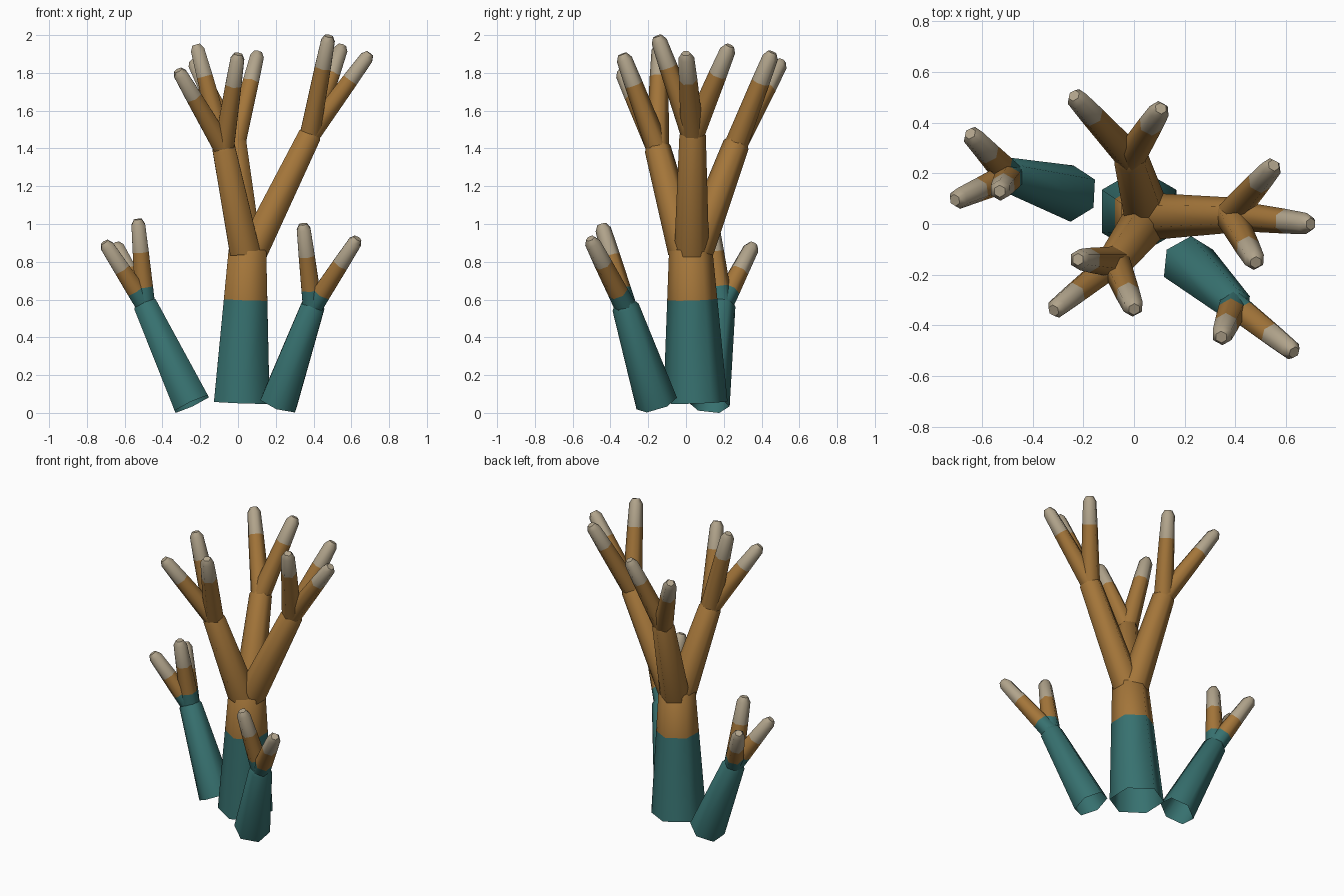
import bpy, bmesh, math
from mathutils import Vector

if "Cube" in bpy.data.objects:
    bpy.data.objects.remove(bpy.data.objects["Cube"])

SIDES = 6
TEAL, BROWN, BEIGE = 0, 1, 2


def material(name, rgb):
    m = bpy.data.materials.new(name)
    m.diffuse_color = (*rgb, 1)
    m.use_nodes = True
    m.node_tree.nodes["Principled BSDF"].inputs["Base Color"].default_value = m.diffuse_color
    return m


MATS = [material("teal", (0.038, 0.165, 0.16)),
        material("brown", (0.37, 0.18, 0.042)),
        material("beige", (0.44, 0.37, 0.26))]


def tube(bm, rings, cap=True):
    """Six-sided tube; rings = (distance along axis, radius, material after ring)."""
    start, axis, data = rings
    d = axis.normalized()
    u = (Vector((0, 1, 0)) - d * d.y).normalized()
    v = d.cross(u)
    loops = []
    for dist, r, _ in data:
        loops.append([bm.verts.new(start + d * dist + r * (
            u * math.cos(math.tau * i / SIDES) + v * math.sin(math.tau * i / SIDES)))
            for i in range(SIDES)])
    for k, (a, b) in enumerate(zip(loops, loops[1:])):
        for i in range(SIDES):
            j = (i + 1) % SIDES
            f = bm.faces.new((a[i], a[j], b[j], b[i]))
            f.material_index = data[k][2]
            f.smooth = True
    if cap:
        f = bm.faces.new(loops[-1])
        f.material_index = data[-1][2]


def limb(bm, a, b, r0, r1, mat, split=None):
    """Thick limb with a small domed end; split = (distance, next material)."""
    a, b = Vector(a), Vector(b)
    length = (b - a).length
    data = [(0, r0, mat)]
    if split:
        t = split[0] / length
        data.append((split[0], r0 + (r1 - r0) * t, split[1]))
        mat = split[1]
    data += [(length, r1, mat), (length + 0.04, r1 * 0.6, mat)]
    tube(bm, (a, b - a, data))


def twig(bm, fork, tip, base_mat, r0):
    """Finger with a pale, bevelled tip."""
    fork, tip = Vector(fork), Vector(tip)
    d = (tip - fork).normalized()
    start = fork - d * 0.02
    n = (tip - start).length
    data = [(0, r0, base_mat)]
    if base_mat == TEAL:
        data.append((0.12, r0 * 0.93, BROWN))
    data += [(n - 0.17, 0.049, BEIGE), (n - 0.025, 0.042, BEIGE), (n + 0.005, 0.024, BEIGE)]
    tube(bm, (start, d, data))


def finish(bm, name):
    bmesh.ops.recalc_face_normals(bm, faces=bm.faces)
    me = bpy.data.meshes.new(name)
    bm.to_mesh(me)
    bm.free()
    for m in MATS:
        me.materials.append(m)
    bpy.context.collection.objects.link(bpy.data.objects.new(name, me))


# Central trunk with three forked branches
bm = bmesh.new()
limb(bm, (0.02, 0.05, 0.055), (0.05, 0.025, 0.86), 0.17, 0.115, TEAL, (0.545, BROWN))
branches = [
    ((0.08, 0.03, 0.86), (0.38, 0.035, 1.47),
     [(0.695, 0.0, 1.90), (0.55, 0.23, 1.94), (0.48, -0.15, 1.99)]),
    ((0.035, -0.005, 0.86), (-0.075, -0.15, 1.40),
     [(-0.315, -0.34, 1.81), (0.0, -0.335, 1.895), (-0.22, -0.14, 1.945)]),
    ((0.045, 0.055, 0.86), (-0.015, 0.265, 1.42),
     [(-0.235, 0.505, 1.86), (0.105, 0.455, 1.905)]),
]
for start, fork, tips in branches:
    limb(bm, start, fork, 0.092, 0.07, BROWN)
    for t in tips:
        twig(bm, fork, t, BROWN, 0.062)
finish(bm, "main_coral_tree")

# Two leaning side stalks
stalks = {
    "left_coral_stalk": ((-0.245, 0.12, 0.047), (-0.49, 0.19, 0.57),
                         [(-0.645, 0.355, 0.89), (-0.705, 0.095, 0.90), (-0.53, 0.13, 1.02)]),
    "right_coral_stalk": ((0.215, -0.155, 0.05), (0.395, -0.32, 0.56),
                          [(0.63, -0.505, 0.92), (0.345, -0.445, 0.995)]),
}
for name, (base, fork, tips) in stalks.items():
    bm = bmesh.new()
    limb(bm, base, fork, 0.112, 0.072, TEAL)
    for t in tips:
        twig(bm, fork, t, TEAL, 0.06)
    finish(bm, name)
